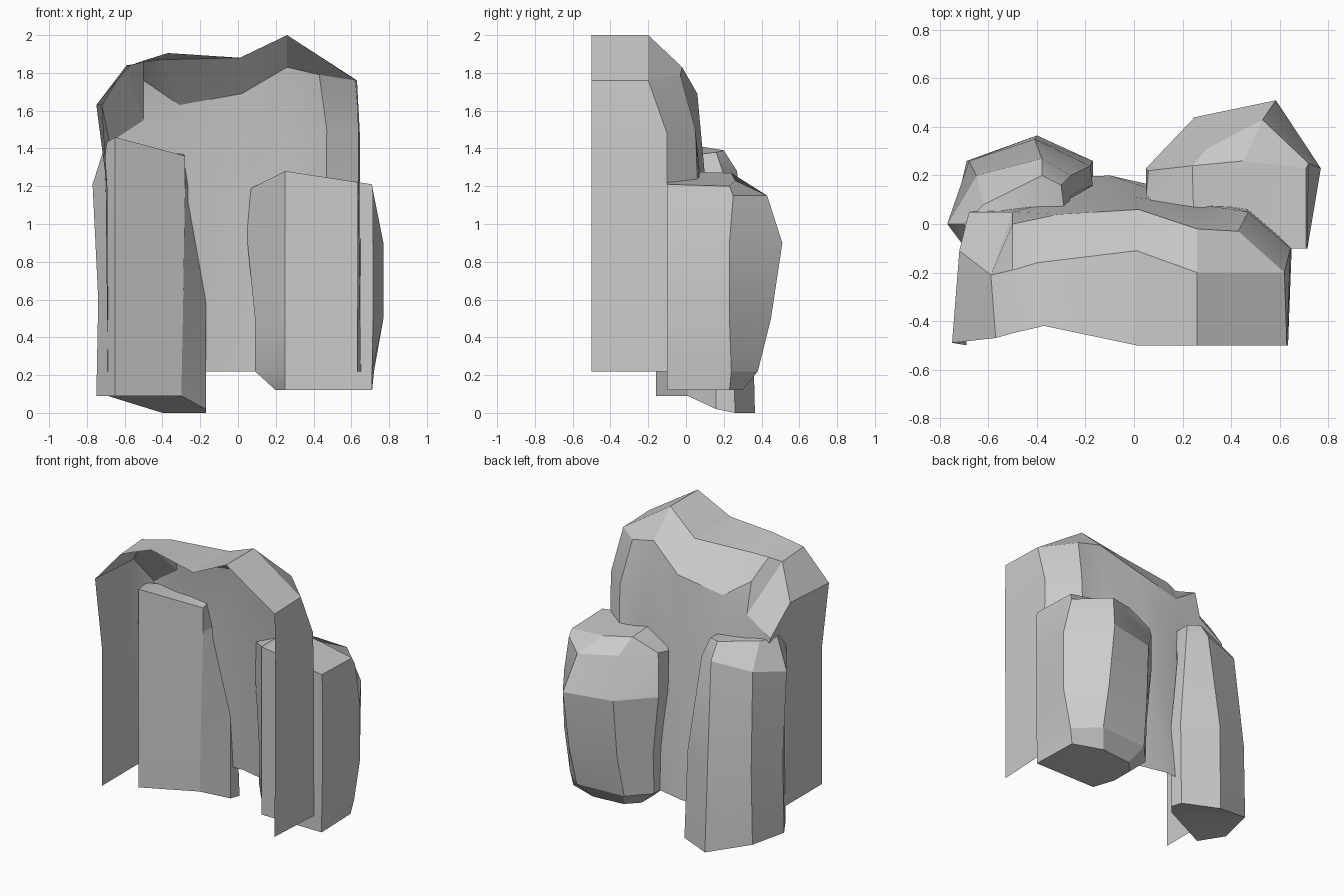
import bpy, bmesh, math


def finish(bm, name):
    bmesh.ops.recalc_face_normals(bm, faces=bm.faces[:])
    mesh = bpy.data.meshes.new(name)
    bm.to_mesh(mesh)
    bm.free()
    ob = bpy.data.objects.new(name, mesh)
    bpy.context.collection.objects.link(ob)
    bpy.ops.object.select_all(action='DESELECT')
    ob.select_set(True)
    bpy.context.view_layer.objects.active = ob
    bpy.ops.object.shade_smooth_by_angle(angle=math.radians(22))
    return ob


def bridge(bm, a, b, closed):
    n = len(a)
    for i in range(n if closed else n - 1):
        j = (i + 1) % n
        bm.faces.new((a[i], a[j], b[j], b[i]))


def pillar(name, rings):
    """Faceted boulder column lofted through horizontal rings, capped at both ends."""
    bm = bmesh.new()
    loops = [[bm.verts.new(p) for p in ring] for ring in rings]
    for a, b in zip(loops, loops[1:]):
        bridge(bm, a, b, True)
    bm.faces.new(loops[0])
    bm.faces.new(loops[-1])
    caps = [f for f in bm.faces if len(f.verts) > 4]
    bmesh.ops.triangulate(bm, faces=caps)
    return finish(bm, name)


def level(z, pts):
    return [(x, y, z) for x, y in pts]


# Left pillar: sloped foot, straight shaft, bevelled shoulder and top
pillar("left_rock_pillar", [
    [(-.65, -.16, .09), (-.30, .01, .09), (-.17, .16, .02), (-.17, .26, 0),
     (-.40, .365, 0), (-.69, .26, .09), (-.75, 0, .09)],
    level(.6, [(-.65, -.16), (-.29, .01), (-.17, .16), (-.18, .24),
               (-.41, .35), (-.68, .26), (-.74, 0)]),
    [(-.65, -.16, 1.25), (-.28, .02, 1.2), (-.26, .12, 1.2), (-.26, .2, 1.26),
     (-.38, .27, 1.28), (-.65, .2, 1.25), (-.77, 0, 1.21)],
    [(-.65, -.16, 1.46), (-.28, .02, 1.36), (-.29, .08, 1.37), (-.3, .16, 1.38),
     (-.38, .2, 1.39), (-.62, .08, 1.41), (-.70, 0, 1.43)],
])

# Right pillar: bulging boulder with flat front
pillar("right_rock_pillar", [
    level(.12, [(.25, -.1), (.71, -.1), (.70, .23), (.5, .3), (.28, .28), (.2, .2), (.2, .05)]),
    level(.22, [(.25, -.1), (.71, -.1), (.72, .24), (.57, .38), (.22, .36), (.09, .22), (.09, .1)]),
    level(.5, [(.25, -.1), (.715, -.1), (.77, .23), (.58, .45), (.24, .41), (.09, .23), (.09, .1)]),
    level(.9, [(.25, -.1), (.715, -.1), (.77, .23), (.585, .51), (.25, .44), (.05, .23), (.05, .12)]),
    level(1.15, [(.25, -.1), (.715, -.1), (.72, .25), (.53, .43), (.30, .31), (.05, .23), (.05, .12)]),
    [(.25, -.1, 1.28), (.71, -.1, 1.21), (.71, .23, 1.2), (.45, .26, 1.23),
     (.24, .24, 1.27), (.06, .22, 1.2), (.05, .12, 1.18)],
])

# Cliff shell: arched hood open at the front and bottom, three rails front to back
front = [(-.69, -.5, .22), (-.69, -.5, 1.17), (-.75, -.49, 1.63), (-.57, -.47, 1.84),
         (-.5, -.45, 1.865), (-.37, -.42, 1.905), (.01, -.5, 1.88), (.26, -.5, 2),
         (.63, -.5, 1.76), (.635, -.5, 1.48), (.63, -.5, .22)]
ridge = [(-.69, -.1, .22), (-.70, -.1, 1.17), (-.72, -.11, 1.63), (-.59, -.21, 1.84),
         (-.5, -.19, 1.855), (-.4, -.16, 1.87), (.01, -.11, 1.88), (.26, -.2, 2),
         (.62, -.2, 1.76), (.645, -.1, 1.48), (.65, -.1, .22)]
back = [(-.6, .08, .22), (-.62, .06, 1.2), (-.68, .05, 1.43), (-.5, .05, 1.55),
        (-.5, 0, 1.76), (-.31, .04, 1.63), (.02, .06, 1.69), (.26, -.02, 1.83),
        (.43, -.03, 1.79), (.47, .05, 1.5), (.46, .1, .22)]
bm = bmesh.new()
f, r, b = [[bm.verts.new(p) for p in rail] for rail in (front, ridge, back)]
bridge(bm, f, r, False)
bridge(bm, r, b, False)

# Cliff back wall, flaring backwards towards the bottom
mid = [bm.verts.new(p) for p in [(-.3, .1, 1.15), (0, .11, 1.15), (.27, .08, 1.2)]]
low = [bm.verts.new(p) for p in [(-.31, .19, .22), (-.1, .2, .22), (.12, .15, .22)]]
bridge(bm, [b[0]] + low + [b[10]], [b[1]] + mid + [b[9]], False)
bridge(bm, mid + [b[9]], b[5:9], False)
for face in ((b[1], mid[0], b[3], b[2]), (mid[0], b[5], b[3]), (b[3], b[5], b[4])):
    bm.faces.new(face)
finish(bm, "cliff_shell")
